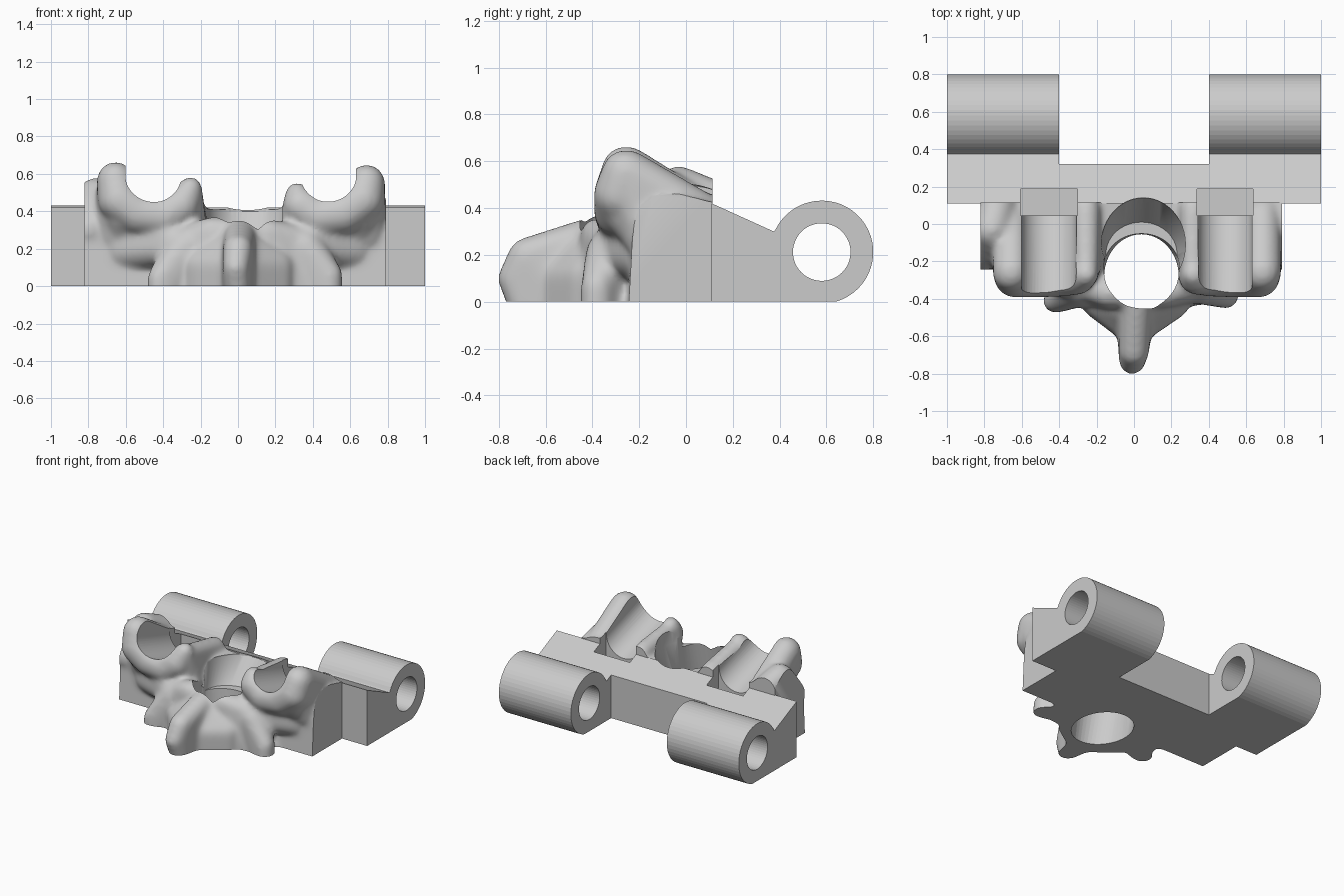
import bpy, bmesh
from math import sin, cos, pi, radians
from mathutils import Vector

if "Cube" in bpy.data.objects:
    bpy.data.objects.remove(bpy.data.objects["Cube"])

grey = bpy.data.materials.new("plain_grey")
grey.use_nodes = True
grey.diffuse_color = (0.6, 0.6, 0.6, 1)
grey.node_tree.nodes["Principled BSDF"].inputs["Base Color"].default_value = (0.6, 0.6, 0.6, 1)


def finish(bm, name, helper=False):
    bmesh.ops.recalc_face_normals(bm, faces=bm.faces)
    mesh = bpy.data.meshes.new(name)
    bm.to_mesh(mesh)
    bm.free()
    mesh.materials.append(grey)
    obj = bpy.data.objects.new(name, mesh)
    bpy.context.collection.objects.link(obj)
    obj.hide_render = helper
    return obj


def prism(name, axis, outline, lo, hi, helper=True):
    """Extrude a 2D outline along x (outline is y, z) or y (outline is x, z)."""
    bm = bmesh.new()
    place = (lambda p, t: (t, *p)) if axis == "x" else (lambda p, t: (p[0], t, p[1]))
    a, b = ([bm.verts.new(place(p, t)) for p in outline] for t in (lo, hi))
    bm.faces.new(a)
    bm.faces.new(b[::-1])
    n = len(outline)
    for i in range(n):
        j = (i + 1) % n
        bm.faces.new((a[j], a[i], b[i], b[j]))
    return finish(bm, name, helper)


def box(name, x, y, z):
    return prism(name, "x", [(y[0], z[0]), (y[1], z[0]), (y[1], z[1]), (y[0], z[1])], *x)


def arc(cx, cy, r, start, end, n):
    steps = [radians(start + (end - start) * i / n) for i in range(n + 1)]
    return [(cx + r * cos(t), cy + r * sin(t)) for t in steps]


def hull_points(bm, points):
    verts = [bm.verts.new(p) for p in points]
    res = bmesh.ops.convex_hull(bm, input=verts)
    spare = {v for v in res["geom_interior"] + res["geom_unused"]
             if isinstance(v, bmesh.types.BMVert)}
    bmesh.ops.delete(bm, geom=list(spare), context="VERTS")


def oval_cutter(name, *rings):
    """Skin around horizontal ovals (x, y, x radius, y radius, z)."""
    bm = bmesh.new()
    hull_points(bm, [(x + rx * cos(i * pi / 24), y + ry * sin(i * pi / 24), z)
                     for x, y, rx, ry, z in rings for i in range(48)])
    return finish(bm, name, True)


ball = bmesh.new()
bmesh.ops.create_icosphere(ball, subdivisions=3, radius=1)
BALL = [v.co.copy() for v in ball.verts]
ball.free()
lumps = bmesh.new()


def lump(*balls):
    """Add the convex skin around several balls (x, y, z, radius)."""
    bm = bmesh.new()
    hull_points(bm, [Vector(b[:3]) + p * b[3] for b in balls for p in BALL])
    mesh = bpy.data.meshes.new("lump")
    bm.to_mesh(mesh)
    bm.free()
    lumps.from_mesh(mesh)
    bpy.data.meshes.remove(mesh)


def chain(*balls):
    for a, b in zip(balls, balls[1:]):
        lump(a, b)


def boolean(obj, cutter, operation="DIFFERENCE"):
    mod = obj.modifiers.new(cutter.name, "BOOLEAN")
    mod.operation, mod.object, mod.solver = operation, cutter, "EXACT"


def bake(obj):
    bpy.context.view_layer.update()
    evaluated = obj.evaluated_get(bpy.context.evaluated_depsgraph_get())
    mesh = bpy.data.meshes.new_from_object(evaluated)
    obj.modifiers.clear()
    obj.data = mesh


# Side masses with an arched cross-section, a fill towards the rear arch, and the core
for s in (-1, 1):
    lump(*[(s * x, y, z, 0.2) for x in (0.36, 0.95)
           for y, z in ((-0.05, -0.1), (-0.03, 0.25), (0.12, 0.22), (0.12, -0.1))])
    lump((s * 0.3, -0.32, 0.22, 0.1), (s * 0.6, -0.16, 0.2, 0.12), (s * 0.5, -0.22, 0.32, 0.1))
lump(*[(x, y, z, 0.18) for x in (-0.25, 0.33) for y in (0, 0.15) for z in (-0.1, 0.23)])

# Raised knob on the right flank
lump((-0.76, -0.03, 0.48, 0.1), (-0.72, 0.14, 0.41, 0.1), (-0.8, -0.15, 0.3, 0.1))

# Cradles: a U-shaped rim with walls running back
for s, c, top, tip in ((-1, -0.455, 0.565, 0.52), (1, 0.487, 0.55, 0.49)):
    out, inn = c + s * 0.2, c - s * 0.2 + 0.015 * (s + 1)
    chain((out, -0.26, top, 0.1), (c + s * 0.18, -0.28, 0.46, 0.115),
          (c + s * 0.08, -0.28, 0.39, 0.115), (c - s * 0.06, -0.28, 0.37, 0.11),
          (c - s * 0.15, -0.28, 0.43, 0.1), (inn, -0.27, tip, 0.065))
    lump((out, -0.25, top, 0.1), (out, 0.13, 0.33, 0.1), (out, -0.17, 0.28, 0.1))
    lump((inn, -0.27, tip - 0.02, 0.065), (inn, 0.08, 0.42, 0.075), (inn, -0.2, 0.3, 0.09))
    lump(*[(c + d, y, z, 0.1) for d in (-0.16, 0.16)
           for y, z in ((-0.25, 0.38), (0.12, 0.36), (-0.1, 0.2))])

# Rear arch joining both sides
lump((-0.3, -0.3, 0.22, 0.1), (0.36, -0.3, 0.22, 0.1), (-0.14, -0.37, 0.29, 0.08),
     (0.16, -0.37, 0.28, 0.08), (-0.32, -0.32, -0.1, 0.12), (0.4, -0.32, -0.1, 0.11))

# Central spine, pointing forward, with a flared root
lump((0, -0.68, 0.195, 0.08), (0.01, -0.41, 0.27, 0.09), (-0.01, -0.735, 0.1, 0.07),
     (0, -0.69, -0.02, 0.07), (0.01, -0.42, -0.1, 0.11))
lump((0, -0.57, 0.1, 0.08), (-0.18, -0.41, 0.1, 0.1), (0.2, -0.41, 0.1, 0.1),
     (0, -0.45, 0.24, 0.08), (0, -0.57, -0.1, 0.08), (-0.18, -0.41, -0.1, 0.1),
     (0.2, -0.41, -0.1, 0.1))

# Lower side processes
lump((-0.42, -0.41, 0.04, 0.065), (-0.42, -0.41, -0.1, 0.065), (-0.28, -0.32, 0.2, 0.12))
lump((0.49, -0.38, 0.06, 0.07), (0.49, -0.38, -0.1, 0.07), (0.36, -0.32, 0.2, 0.11))

bone = finish(lumps, "bone_body")
remesh = bone.modifiers.new("blend", "REMESH")
remesh.mode, remesh.voxel_size = "VOXEL", 0.016
soften = bone.modifiers.new("soften", "SMOOTH")
soften.factor, soften.iterations = 0.5, 14

# Hinge bar with two knuckles
bar = prism("hinge_bar", "x", [(0.11, 0), (0.11, 0.42), (0.375, 0.3)]
            + arc(0.58, 0.212, 0.22, 154, -74.5, 32), -1, 1, helper=False)

# Cutters: the canal leans forward at its foot and opens into a bowl on top
trim = box("trim_block", (-0.82, 0.79), (-0.9, 0.114), (0, 1))
gap = box("knuckle_gap", (-0.4, 0.4), (0.32, 1), (-0.1, 1))
pin = prism("pin_hole", "x", arc(0.58, 0.212, 0.123, 0, 352.5, 47), -1.1, 1.1)
canal = oval_cutter("canal_hole", (0.04, -0.29, 0.2, 0.235, -0.02),
                    (0.04, -0.205, 0.2, 0.155, 0.32), (0.04, -0.205, 0.2, 0.155, 0.8))
bowl = oval_cutter("canal_bowl", (0.04, -0.16, 0.19, 0.17, 0.22),
                   (0.05, -0.11, 0.225, 0.25, 0.4), (0.05, -0.11, 0.225, 0.25, 0.8))
cutters = [trim, gap, pin, canal, bowl]

boolean(bone, trim, "INTERSECT")
for cutter in (canal, bowl):
    boolean(bone, cutter)
for cutter in (gap, pin, bowl):
    boolean(bar, cutter)

# Rod grooves sink towards the back and end in a square slot
for c, r in ((-0.455, 0.147), (0.487, 0.145)):
    groove = prism("rod_groove", "y", arc(c, 0.595, r, 180, 360, 24)
                   + [(c + r, 1.2), (c - r, 1.2)], -0.7, 0.1)
    for v in groove.data.vertices:
        v.co.z -= 0.32 * (v.co.y + 0.36)
    slot = box("head_slot", (c - r - 0.005, c + r + 0.005), (0.045, 0.187), (0.28, 1))
    boolean(bone, groove)
    for part in (bone, bar):
        boolean(part, slot)
    cutters += [groove, slot]

for part in (bone, bar):
    bake(part)
for cutter in cutters:
    bpy.data.objects.remove(cutter)

# Smooth bone, crisp machined edges
for obj in bpy.context.selected_objects:
    obj.select_set(False)
bone.select_set(True)
bpy.context.view_layer.objects.active = bone
bpy.ops.object.shade_smooth_by_angle(angle=radians(35))
